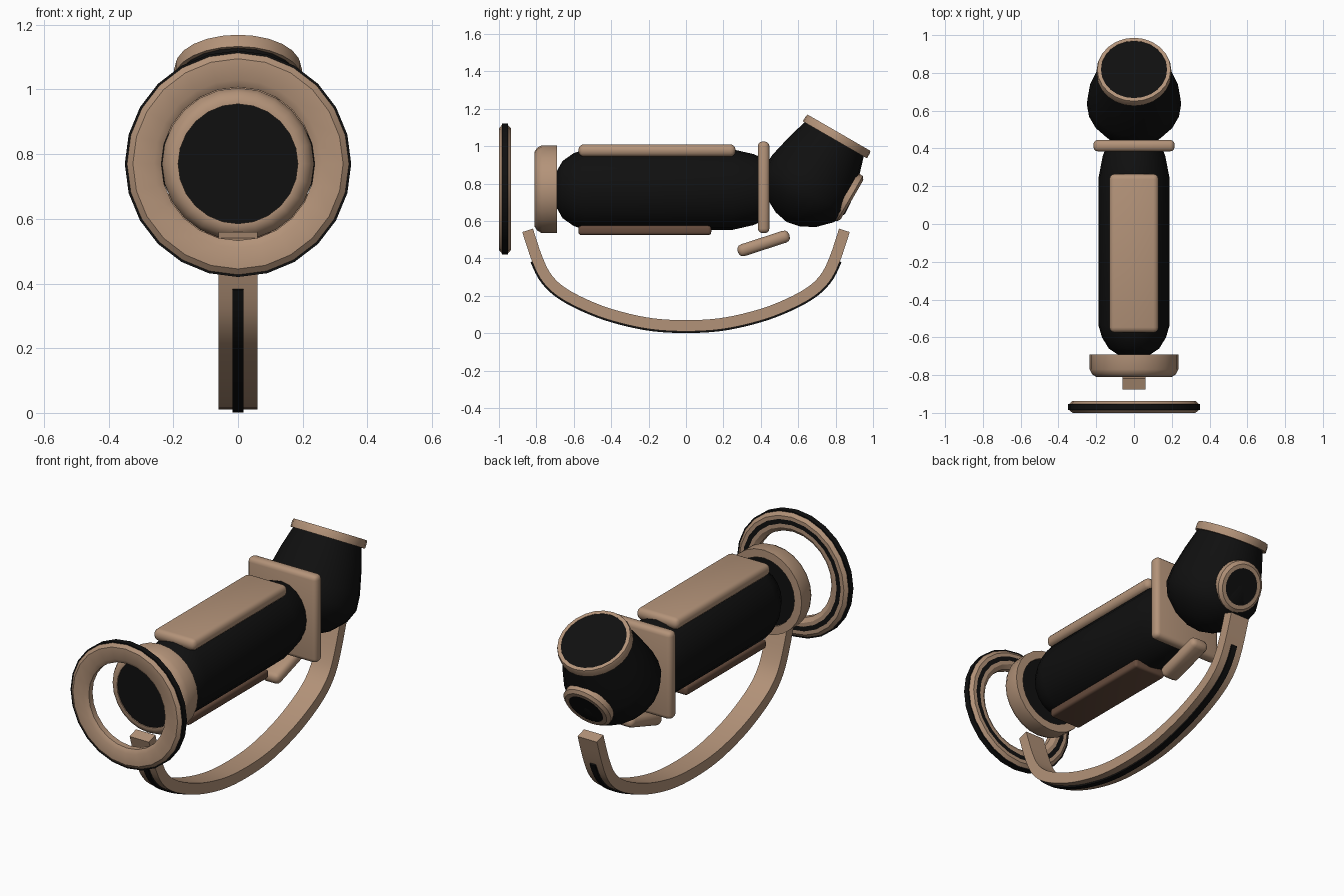
import bpy, bmesh, math
from mathutils import Vector, Matrix

if "Cube" in bpy.data.objects:
    bpy.data.objects.remove(bpy.data.objects["Cube"])


def material(name, color):
    m = bpy.data.materials.new(name)
    m.use_nodes = True
    m.diffuse_color = (*color, 1)
    m.node_tree.nodes["Principled BSDF"].inputs["Base Color"].default_value = (*color, 1)
    return m


TAN = material("tan", (0.45, 0.29, 0.19))
BLACK = material("black", (0.005, 0.005, 0.005))
BROWN = material("dark brown", (0.13, 0.07, 0.045))


def finish(name, bm, mats, angle=35):
    bmesh.ops.remove_doubles(bm, verts=bm.verts, dist=0.0002)
    bmesh.ops.recalc_face_normals(bm, faces=bm.faces)
    mesh = bpy.data.meshes.new(name)
    bm.to_mesh(mesh)
    bm.free()
    for m in mats:
        mesh.materials.append(m)
    ob = bpy.data.objects.new(name, mesh)
    bpy.context.collection.objects.link(ob)
    bpy.ops.object.select_all(action="DESELECT")
    ob.select_set(True)
    bpy.context.view_layer.objects.active = ob
    bpy.ops.object.shade_smooth_by_angle(angle=math.radians(angle))
    return ob


def lathe(name, profile, origin, axis, mats, sides=20, closed=False, black=(), squash=1):
    """Spin (distance along axis, radius) points; segments listed in black use slot 1."""
    bm = bmesh.new()
    turn = Vector(axis).to_track_quat("Z", "Y").to_matrix()
    rings = []
    for d, r in profile:
        ring = []
        for i in range(sides):
            a = math.tau * i / sides
            p = turn @ Vector((r * math.cos(a), r * math.sin(a), d))
            p.x *= squash
            ring.append(bm.verts.new(p + Vector(origin)))
        rings.append(ring)
    count = len(rings)
    for k in range(count if closed else count - 1):
        a, b = rings[k], rings[(k + 1) % count]
        for i in range(sides):
            j = (i + 1) % sides
            f = bm.faces.new((a[i], a[j], b[j], b[i]))
            f.material_index = 1 if k in black else 0
    return finish(name, bm, mats)


def rounded_box(name, center, size, bevel, mat, tilt=0):
    bm = bmesh.new()
    bmesh.ops.create_cube(bm, size=1)
    bmesh.ops.scale(bm, vec=size, verts=bm.verts)
    bmesh.ops.bevel(bm, geom=bm.edges[:], offset=bevel, segments=3, profile=0.5, affect="EDGES")
    bmesh.ops.transform(bm, matrix=Matrix.Translation(center) @ Matrix.Rotation(tilt, 4, "X"),
                        verts=bm.verts)
    return finish(name, bm, [mat], 50)


def smooth_path(pts, steps=4):
    out = []
    for i in range(len(pts) - 1):
        p0, p1, p2, p3 = pts[max(i - 1, 0)], pts[i], pts[i + 1], pts[min(i + 2, len(pts) - 1)]
        for s in range(steps):
            t = s / steps
            out.append(0.5 * (2 * p1 + (p2 - p0) * t + (2 * p0 - 5 * p1 + 4 * p2 - p3) * t * t
                              + (3 * p1 - p0 - 3 * p2 + p3) * t ** 3))
    return out + [pts[-1]]


def ribbon(name, path, half_width, inner, outer, mat):
    """Sweep a rectangle along a path lying in the yz plane."""
    bm = bmesh.new()
    rows = []
    for i, p in enumerate(path):
        t = (path[min(i + 1, len(path) - 1)] - path[max(i - 1, 0)]).normalized()
        out = Vector((0, t.z, -t.y))
        rows.append([bm.verts.new(p + out * o + Vector((x, 0, 0)))
                     for x, o in ((-half_width, inner), (half_width, inner),
                                  (half_width, outer), (-half_width, outer))])
    for a, b in zip(rows, rows[1:]):
        for i in range(4):
            j = (i + 1) % 4
            bm.faces.new((a[i], a[j], b[j], b[i]))
    bm.faces.new(rows[0])
    bm.faces.new(rows[-1])
    return finish(name, bm, [mat])


# Floating front ring with black rim and black band on its back
lathe("front_ring",
      [(-1, .26), (-1, .325), (-.985, .343), (-.985, .35), (-.952, .35), (-.952, .343),
       (-.936, .325), (-.936, .305), (-.936, .28), (-.936, .26), (-.952, .237), (-.985, .237)],
      (0, 0, .77), (0, 1, 0), [TAN, BLACK], 24, True, (2, 3, 4, 7))

# Front cap with its dark lens
lathe("front_cap",
      [(-.81, .185), (-.81, .2), (-.795, .222), (-.77, .235), (-.69, .235), (-.69, .19)],
      (0, 0, .77), (0, 1, 0), [TAN], 24, True)
lathe("front_lens", [(-.803, 0), (-.803, .188), (-.70, .19), (-.70, 0)],
      (0, 0, .77), (0, 1, 0), [BLACK])

# Main barrel
lathe("barrel",
      [(-.69, 0), (-.69, .1), (-.66, .153), (-.6, .195), (-.54, .215), (.25, .215),
       (.36, .19), (.43, .16), (.43, 0)],
      (0, 0, .768), (0, 1, 0), [BLACK], 20, squash=.87)
rounded_box("top_plate", (0, -.155, .977), (.26, .84, .066), .028, TAN)
rounded_box("bottom_plate", (0, -.22, .55), (.2, .71, .05), .015, BROWN)
rounded_box("collar_plate", (0, .415, .78), (.43, .062, .49), .025, TAN)
rounded_box("trigger", (0, .415, .48), (.11, .29, .066), .028, TAN, math.radians(18))

# Tilted head
up_axis = (0, .5, .866)
lathe("head",
      [(0, 0), (0, .178), (-.03, .187), (-.12, .214), (-.25, .244), (-.33, .25),
       (-.4, .22), (-.47, .15), (-.51, .075), (-.525, 0)],
      (0, .80, 1.05), up_axis, [BLACK])


def eyepiece(name, center, axis, outer, face, lens, depth):
    lathe(name + "_ring",
          [(-depth, lens), (-depth, outer), (depth * .4, outer), (depth, face), (depth, lens)],
          center, axis, [TAN], 24, True)
    lathe(name + "_lens",
          [(-depth * 2, 0), (-depth * 2, lens), (depth * .9, lens), (depth * .9, 0)],
          center, axis, [BLACK], 24)


eyepiece("top_eyepiece", (0, .807, 1.053), up_axis, .198, .194, .175, .022)
eyepiece("rear_eyepiece", (0, .868, .724), (0, .866, -.5), .14, .122, .1, .022)

# Curved handle and its dark inlay strip
half = [Vector((0, y, z)) for y, z in
        ((-.847, .55), (-.795, .395), (-.74, .29), (-.65, .21), (-.5, .135),
         (-.35, .085), (-.18, .05))]
path = smooth_path(half + [Vector((0, 0, .04))]
                   + [Vector((0, -p.y, p.z)) for p in reversed(half)])
ribbon("handle", path, .06, -.03, .03, TAN)
ribbon("handle_inlay", [p for p in path if p.z < .43], .017, .028, .039, BLACK)
